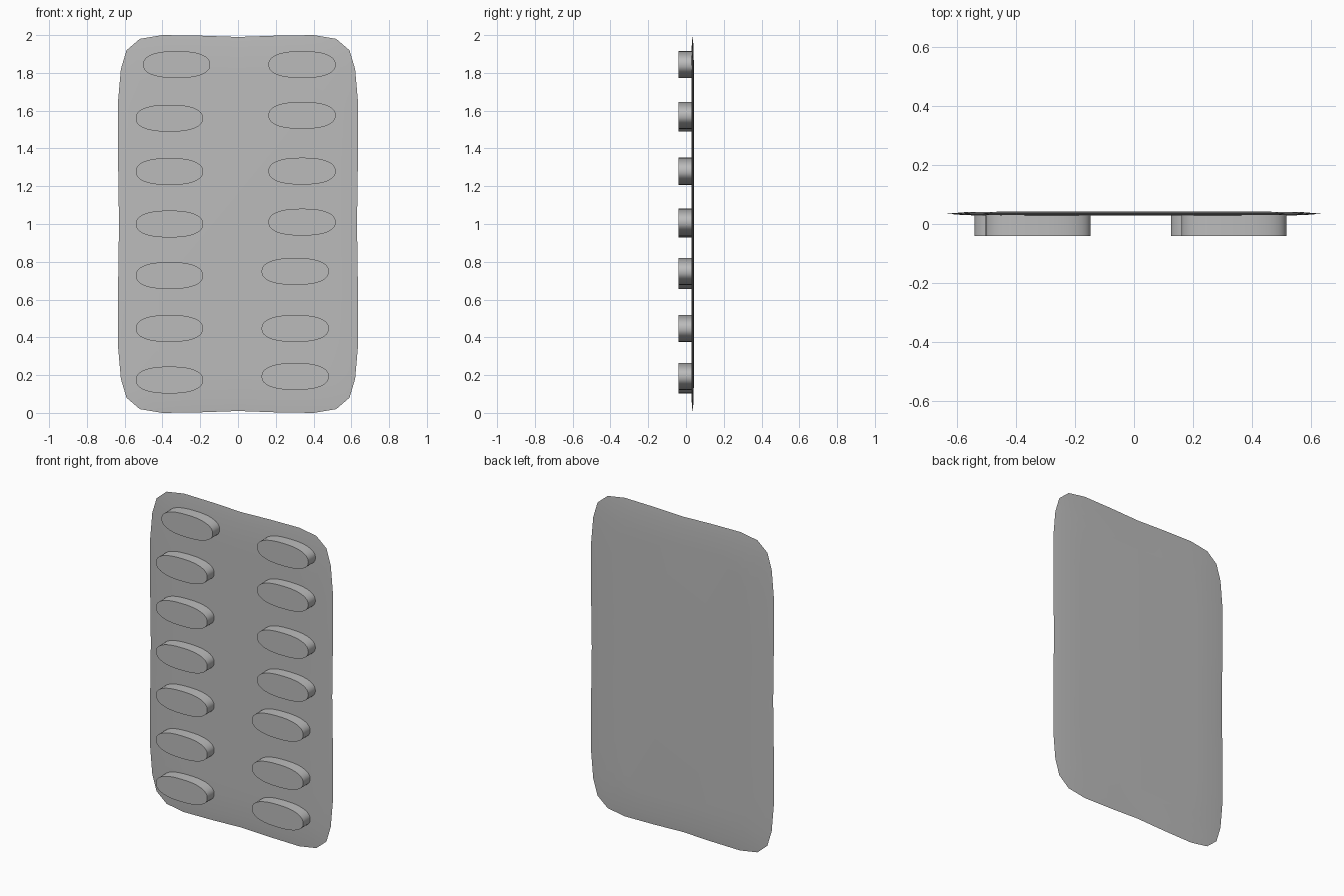
import bpy, bmesh
from math import cos, sin, pi, radians, copysign

cube = bpy.data.objects.get("Cube")
if cube:
    bpy.data.objects.remove(cube)

grey = bpy.data.materials.new("foil_grey")
grey.use_nodes = True
COLOUR = (0.5, 0.5, 0.5, 1)
grey.diffuse_color = COLOUR
grey.node_tree.nodes["Principled BSDF"].inputs["Base Color"].default_value = COLOUR


def loft(name, rings):
    """Join equal rings of points with quads and cap both ends."""
    bm = bmesh.new()
    loops = [[bm.verts.new(p) for p in ring] for ring in rings]
    n = len(loops[0])
    for a, b in zip(loops, loops[1:]):
        for i in range(n):
            j = (i + 1) % n
            bm.faces.new((a[i], a[j], b[j], b[i]))
    bm.faces.new(loops[0][::-1])
    bm.faces.new(loops[-1])
    bmesh.ops.recalc_face_normals(bm, faces=bm.faces)
    mesh = bpy.data.meshes.new(name)
    bm.to_mesh(mesh)
    bm.free()
    mesh.materials.append(grey)
    obj = bpy.data.objects.new(name, mesh)
    bpy.context.collection.objects.link(obj)
    bpy.ops.object.select_all(action='DESELECT')
    obj.select_set(True)
    bpy.context.view_layer.objects.active = obj
    bpy.ops.object.shade_smooth_by_angle(angle=radians(40))
    return obj


# Backing card: one corner of the outline mirrored to four, thin at the rim
corner = [(0.63, 0), (0.635, 0.35), (0.635, 0.65), (0.62, 0.82), (0.59, 0.92),
          (0.52, 0.98), (0.4, 1), (0.2, 0.997), (0, 0.99)]
half = corner + [(-x, z) for x, z in corner[-2::-1]]
outline = half + [(x, -z) for x, z in half[-2:0:-1]]


def card_ring(inset, y):
    return [(x * (1 - inset / 0.635), y, 1 + z * (1 - inset)) for x, z in outline]


loft("backing_card", [card_ring(0.2, 0.028), card_ring(0.06, 0.03), card_ring(0, 0.035),
                      card_ring(0.06, 0.04), card_ring(0.2, 0.042)])

# Pill blisters: rounded oblong prisms in two slightly uneven columns
SIDES = 48


def oblong(x, y, z):
    pts = []
    for i in range(SIDES):
        a = 2 * pi * i / SIDES
        c, s = cos(a), sin(a)
        pts.append((x + 0.178 * copysign(abs(c) ** 0.8, c), y,
                    z + 0.071 * copysign(abs(s) ** 0.88, s)))
    return pts


right_column = [(-0.325, 1.844), (-0.363, 1.56), (-0.363, 1.278), (-0.363, 1.0),
                (-0.363, 0.727), (-0.363, 0.447), (-0.363, 0.174)]
left_column = [(0.339, 1.844), (0.339, 1.575), (0.339, 1.28), (0.339, 1.01),
               (0.303, 0.749), (0.303, 0.447), (0.303, 0.193)]
for side, column in (("right", right_column), ("left", left_column)):
    for k, (x, z) in enumerate(column, 1):
        loft(f"{side}_blister_{k}", [oblong(x, -0.041, z), oblong(x, 0.034, z)])
